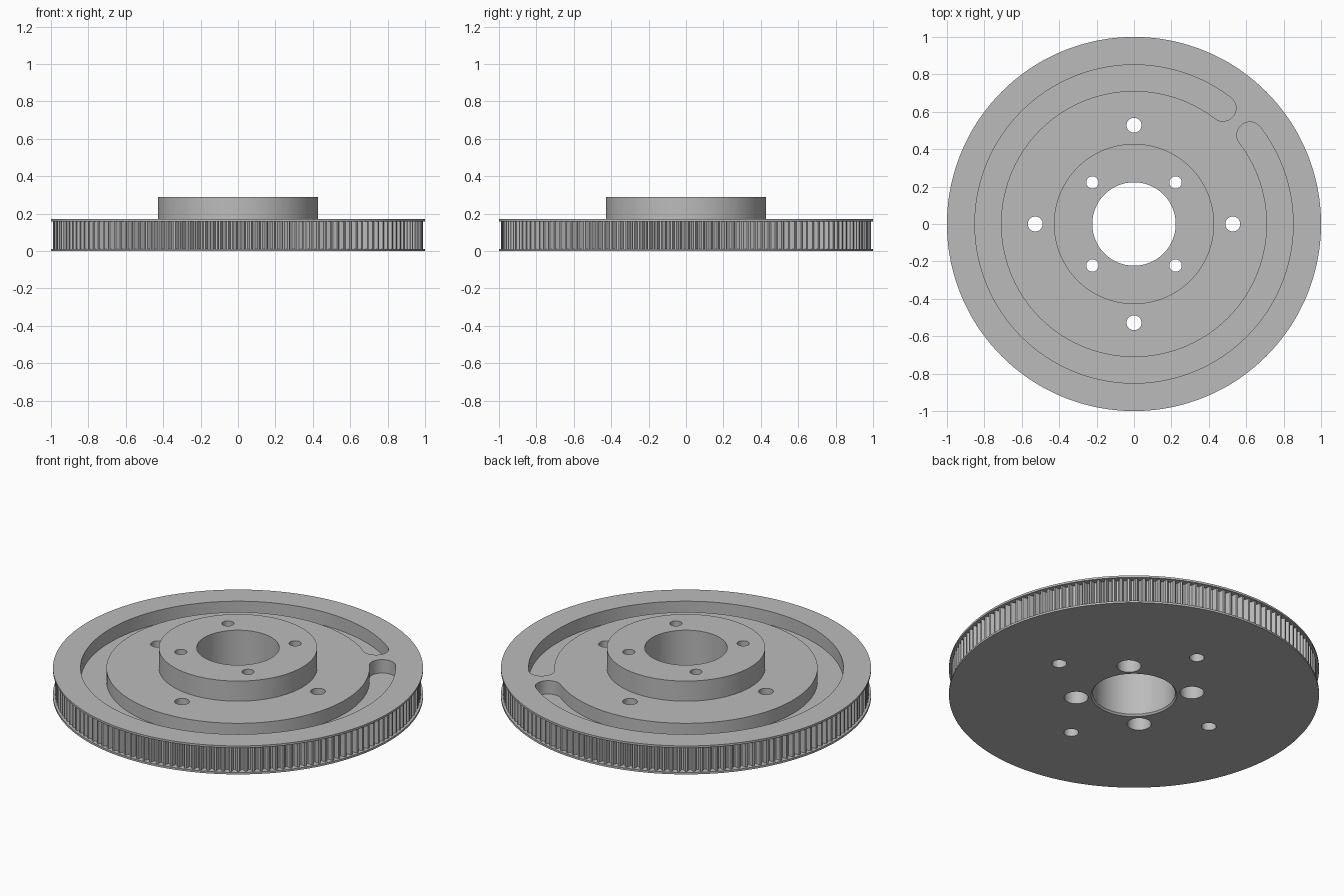
import bpy, bmesh, math

if "Cube" in bpy.data.objects:
    bpy.data.objects.remove(bpy.data.objects["Cube"])

TEETH = 150
N = TEETH * 4            # lathe steps: tip, tip, root, root per tooth
TIP, ROOT = 0.988, 0.962

grey = bpy.data.materials.new("machined grey")
grey.diffuse_color = (0.5, 0.5, 0.5, 1)
grey.use_nodes = True
grey.node_tree.nodes["Principled BSDF"].inputs["Base Color"].default_value = grey.diffuse_color


def make_object(name, bm):
    bmesh.ops.recalc_face_normals(bm, faces=bm.faces[:])
    me = bpy.data.meshes.new(name)
    bm.to_mesh(me)
    bm.free()
    me.materials.append(grey)
    ob = bpy.data.objects.new(name, me)
    bpy.context.collection.objects.link(ob)
    return ob


def prism(bm, outline, z0, z1):
    """Closed prism over a 2D outline."""
    low = [bm.verts.new((x, y, z0)) for x, y in outline]
    top = [bm.verts.new((x, y, z1)) for x, y in outline]
    bm.faces.new(low[::-1])
    bm.faces.new(top)
    for i in range(len(low)):
        j = (i + 1) % len(low)
        bm.faces.new((low[i], low[j], top[j], top[i]))


def arc(cx, cy, r, a0, a1, n):
    """Points on an arc, angles in degrees."""
    steps = [math.radians(a0 + (a1 - a0) * i / n) for i in range(n + 1)]
    return [(cx + r * math.cos(a), cy + r * math.sin(a)) for a in steps]


def polar(r, deg):
    return r * math.cos(math.radians(deg)), r * math.sin(math.radians(deg))


# Pulley body: revolved section, None marks the toothed rim radius
profile = [(0.232, 0), (1, 0), (1, 0.012), (None, 0.012), (None, 0.158),
           (1, 0.158), (1, 0.17), (0.428, 0.17), (0.428, 0.29),
           (0.223, 0.29), (0.223, 0.01)]
bm = bmesh.new()
rings = []
for i in range(N):
    a = 2 * math.pi * i / N
    rim = TIP if i % 4 < 2 else ROOT
    rings.append([bm.verts.new(((r or rim) * math.cos(a), (r or rim) * math.sin(a), z))
                  for r, z in profile])
for i in range(N):
    p, q = rings[i], rings[(i + 1) % N]
    for k in range(len(profile)):
        m = (k + 1) % len(profile)
        bm.faces.new((p[k], q[k], q[m], p[m]))
pulley = make_object("pulley_body", bm)

# Cutter: open ring groove with rounded ends
R, W = 0.781, 0.07
A0, A1 = 52.5, 397.5
outline = arc(0, 0, R + W, A0, A1, 180)
outline += arc(*polar(R, A1), W, A1, A1 + 180, 16)[1:-1]
outline += arc(0, 0, R - W, A1, A0, 180)
outline += arc(*polar(R, A0), W, A0 + 180, A0 + 360, 16)[1:-1]
bm = bmesh.new()
prism(bm, outline, 0.09, 0.25)
groove = make_object("groove_cutter", bm)

# Cutter: web holes and the hub holes
bm = bmesh.new()
for k in range(4):
    prism(bm, arc(*polar(0.528, 90 * k), 0.04, 0, 348.75, 31), -0.1, 0.4)
    prism(bm, arc(*polar(0.314, 90 * k + 45), 0.033, 0, 348.75, 31), -0.1, 0.4)
holes = make_object("hole_cutter", bm)

# Cutter: counterbores under the hub holes
bm = bmesh.new()
for k in range(4):
    prism(bm, arc(*polar(0.314, 90 * k + 45), 0.065, 0, 352.5, 47), -0.1, 0.1)
bores = make_object("counterbore_cutter", bm)

for cutter in (groove, holes, bores):
    mod = pulley.modifiers.new(cutter.name, 'BOOLEAN')
    mod.operation = 'DIFFERENCE'
    mod.solver = 'EXACT'
    mod.object = cutter
    cutter.hide_render = True

# Apply the cuts, then shade smooth with sharp edges
bpy.context.view_layer.objects.active = pulley
pulley.select_set(True)
for cutter in (groove, holes, bores):
    cutter.select_set(False)
    bpy.ops.object.modifier_apply(modifier=cutter.name)
    bpy.data.objects.remove(cutter)
bpy.ops.object.shade_smooth_by_angle(angle=math.radians(30))
